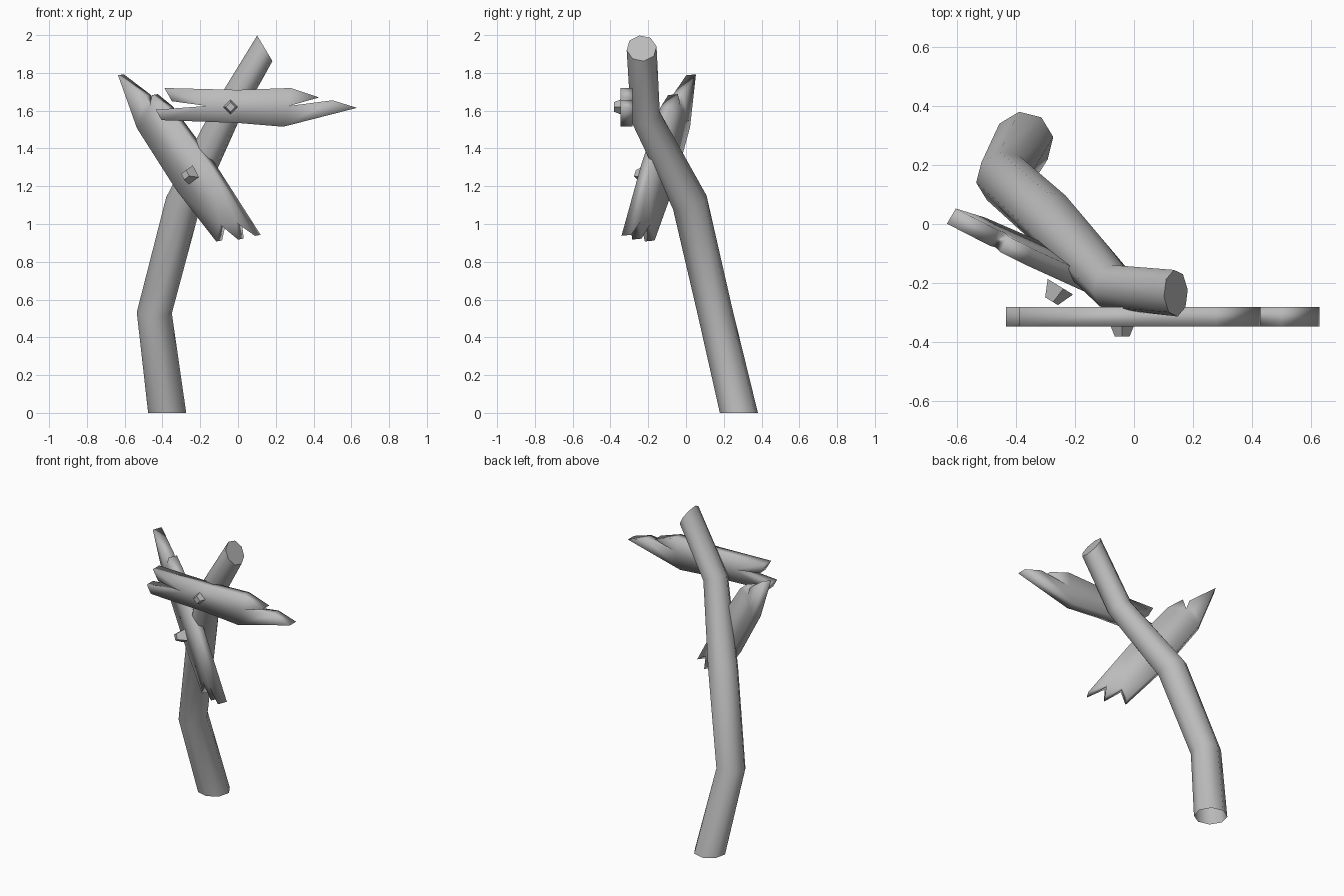
import bpy, bmesh, math
from mathutils import Vector

cube = bpy.data.objects.get("Cube")
if cube:
    bpy.data.objects.remove(cube, do_unlink=True)

grey = bpy.data.materials.new("weathered grey")
grey.use_nodes = True
grey.diffuse_color = (0.5, 0.5, 0.5, 1)
grey.node_tree.nodes["Principled BSDF"].inputs["Base Color"].default_value = (0.5, 0.5, 0.5, 1)


def finish(name, bm, angle):
    bmesh.ops.recalc_face_normals(bm, faces=bm.faces)
    mesh = bpy.data.meshes.new(name)
    bm.to_mesh(mesh)
    bm.free()
    mesh.materials.append(grey)
    obj = bpy.data.objects.new(name, mesh)
    bpy.context.collection.objects.link(obj)
    bpy.ops.object.select_all(action="DESELECT")
    obj.select_set(True)
    bpy.context.view_layer.objects.active = obj
    if angle:
        bpy.ops.object.shade_smooth_by_angle(angle=math.radians(angle))
    return obj


def ring(bm, center, radius, normal, sides, phase):
    turn = Vector((0, 0, 1)).rotation_difference(Vector(normal))
    verts = []
    for i in range(sides):
        a = phase + math.tau * i / sides
        verts.append(bm.verts.new(Vector(center) + turn @ Vector((radius * math.cos(a), radius * math.sin(a), 0))))
    return verts


def loft(bm, rings):
    for a, b in zip(rings, rings[1:]):
        n = len(a)
        for i in range(n):
            bm.faces.new((a[i], a[(i + 1) % n], b[(i + 1) % n], b[i]))


def plank(name, outline, place, offset):
    """Splintered board: an outline of x, z points placed on a plane, with thickness."""
    bm = bmesh.new()
    front = [bm.verts.new(place(x, z) - offset) for x, z in outline]
    back = [bm.verts.new(place(x, z) + offset) for x, z in outline]
    loft(bm, [front, back])
    bm.faces.new(front)
    bm.faces.new(back[::-1])
    bmesh.ops.recalc_face_normals(bm, faces=bm.faces)
    bmesh.ops.triangulate(bm, faces=[f for f in bm.faces if len(f.verts) > 4])
    return finish(name, bm, 180)


def nail(name, base, tip, base_radius, tip_radius, phase):
    bm = bmesh.new()
    axis = Vector(tip) - Vector(base)
    rings = [ring(bm, base, base_radius, axis, 4, phase), ring(bm, tip, tip_radius, axis, 4, phase)]
    loft(bm, rings)
    bm.faces.new(rings[0])
    bm.faces.new(rings[1])
    return finish(name, bm, 0)


# Crooked post, open underneath, with a slanted broken top
path = [Vector(p) for p in ((-0.375, 0.28, 0), (-0.443, 0.155, 0.53), (-0.29, 0.02, 1.115),
                            (-0.07, -0.215, 1.57), (0.142, -0.235, 1.93))]
radii = (0.102, 0.094, 0.096, 0.08, 0.08)
bm = bmesh.new()
rings = []
for i, (p, r) in enumerate(zip(path, radii)):
    if i == 0:
        normal = (0, 0, 1)
    elif i == len(path) - 1:
        normal = (0.86, 0, 0.51)
    else:
        normal = (p - path[i - 1]).normalized() + (path[i + 1] - p).normalized()
    rings.append(ring(bm, p, r, normal, 8, 0.15))
loft(bm, rings)
bm.faces.new(rings[-1])
finish("post", bm, 50)

# Level board
plank("upper_board",
      [(-0.39, 1.72), (0, 1.71), (0.28, 1.72), (0.43, 1.67), (0.27, 1.625), (0.5, 1.655),
       (0.63, 1.615), (0.24, 1.515), (0, 1.535), (-0.405, 1.55), (-0.435, 1.605),
       (-0.165, 1.625), (-0.35, 1.65)],
      lambda x, z: Vector((x, -0.315, z)), Vector((0, 0.033, 0)))

# Slanted board, turned to the side
plank("lower_board",
      [(-0.62, 1.79), (-0.475, 1.68), (-0.455, 1.62), (-0.44, 1.685), (-0.36, 1.62),
       (-0.135, 1.315), (0.105, 0.94), (0.005, 1.01), (0.015, 0.92), (-0.08, 1.0),
       (-0.1, 0.91), (-0.31, 1.18), (-0.52, 1.51)],
      lambda x, z: Vector((x, -0.16 - 0.59 * x - 0.1 * z, z)),
      Vector((0.59, 1, 0.1)).normalized() * 0.03)

# Square nail heads
nail("upper_nail", (-0.04, -0.34, 1.62), (-0.04, -0.382, 1.62), 0.042, 0.025, 0)
nail("lower_nail", (-0.25, -0.213, 1.26), (-0.28, -0.262, 1.26), 0.052, 0.026, math.pi / 4)
